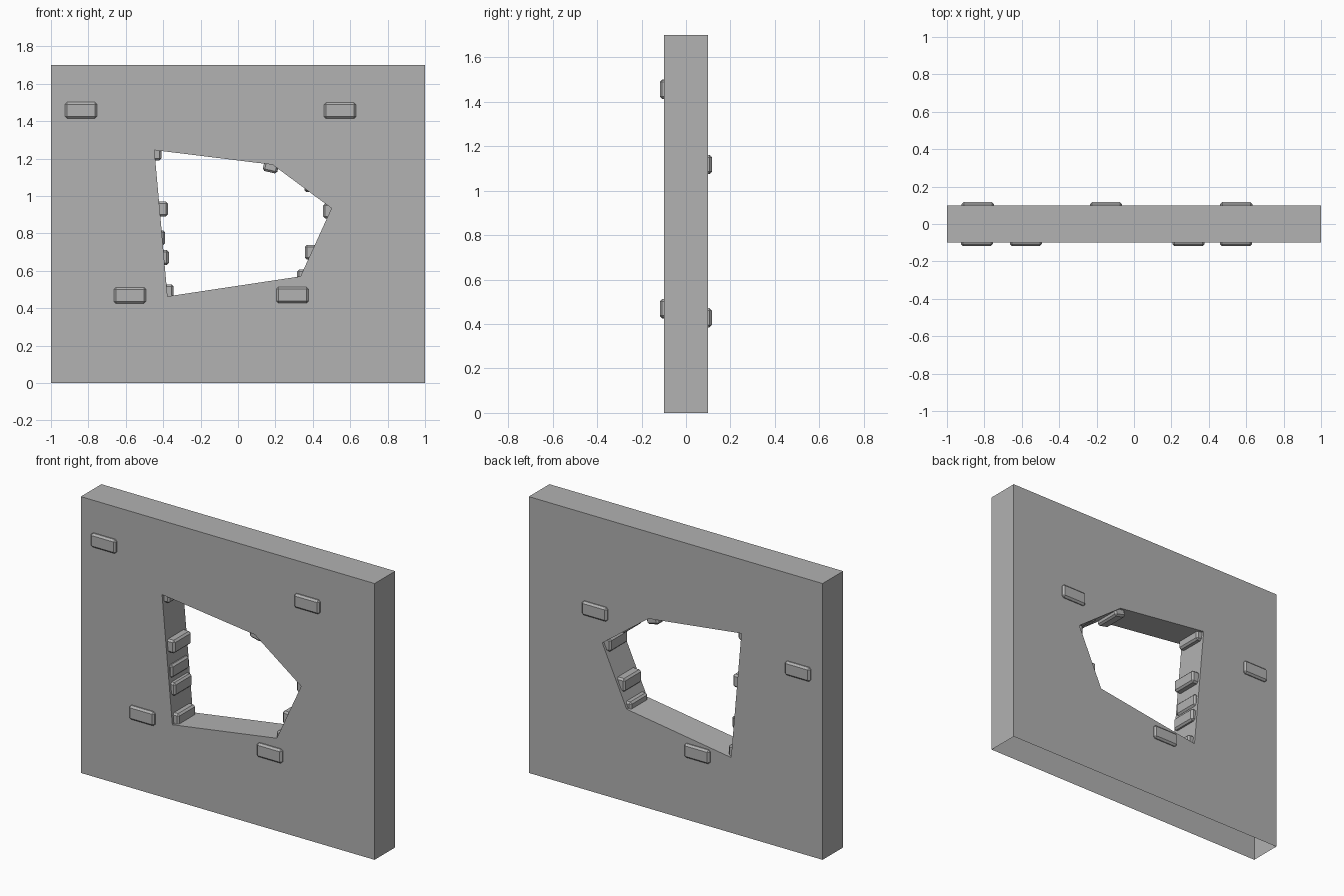
import bpy, bmesh
from math import radians

cube = bpy.data.objects.get("Cube")
if cube:
    bpy.data.objects.remove(cube)

HALF = 0.10      # half thickness of the wall
HEIGHT = 1.70

stone = bpy.data.materials.new("plain grey")
stone.use_nodes = True
grey = (0.445, 0.445, 0.445, 1)
stone.diffuse_color = grey
stone.node_tree.nodes["Principled BSDF"].inputs["Base Color"].default_value = grey


def finish(bm, name):
    bmesh.ops.recalc_face_normals(bm, faces=bm.faces)
    mesh = bpy.data.meshes.new(name)
    bm.to_mesh(mesh)
    bm.free()
    mesh.materials.append(stone)
    obj = bpy.data.objects.new(name, mesh)
    bpy.context.collection.objects.link(obj)
    return obj


def brick(name, center, size, tilt=0):
    bm = bmesh.new()
    bmesh.ops.create_cube(bm, size=1)
    bmesh.ops.scale(bm, vec=size, verts=bm.verts)
    bmesh.ops.bevel(bm, geom=bm.edges[:], offset=0.011, segments=1,
                    affect='EDGES')
    obj = finish(bm, name)
    obj.location = center
    obj.rotation_euler.y = radians(tilt)


# Wall shell with an irregular hole, open underneath
outline = [(-1, 0), (1, 0), (1, HEIGHT), (-1, HEIGHT)]
hole = [(-0.447, 1.245), (0.185, 1.167), (0.50, 0.934),
        (0.334, 0.57), (-0.377, 0.463)]
bm = bmesh.new()
rings = {}
for y in (-HALF, HALF):
    edges = []
    for key, points in (("outline", outline), ("hole", hole)):
        verts = [bm.verts.new((x, y, z)) for x, z in points]
        rings[key, y] = verts
        edges += [bm.edges.new((v, verts[i - 1])) for i, v in enumerate(verts)]
    bmesh.ops.triangle_fill(bm, edges=edges, use_beauty=True)
for key in ("outline", "hole"):
    front, back = rings[key, -HALF], rings[key, HALF]
    for i in range(len(front)):
        if key == "outline" and i == 1:
            continue    # underside stays open
        bm.faces.new((front[i - 1], front[i], back[i], back[i - 1]))
finish(bm, "wall")

# Bricks standing proud of the front and back
face_size = (0.172, 0.06, 0.086)
for i, (x, z) in enumerate([(-0.84, 1.458), (0.545, 1.456),
                            (-0.578, 0.468), (0.291, 0.47)]):
    brick(f"front_brick_{i + 1}", (x, -0.088, z), face_size)
for i, (x, z) in enumerate([(-0.835, 1.118), (0.547, 1.118), (-0.15, 0.428)]):
    brick(f"back_brick_{i + 1}", (x, 0.087, z), face_size)

# Broken brick ends poking into the hole: x, z of the centre and tilt
hole_size = (0.08, 0.17, 0.08)
ends = [(-0.45, 1.23, 0), (-0.415, 0.93, 0), (-0.43, 0.776, 0),
        (-0.41, 0.671, 0), (-0.385, 0.487, 0),
        (0.178, 1.166, 13), (0.396, 1.06, 0), (0.495, 0.92, 0),
        (0.399, 0.699, 0), (0.356, 0.567, 0)]
for i, (x, z, tilt) in enumerate(ends):
    brick(f"hole_brick_{i + 1}", (x, 0, z), hole_size, tilt)
